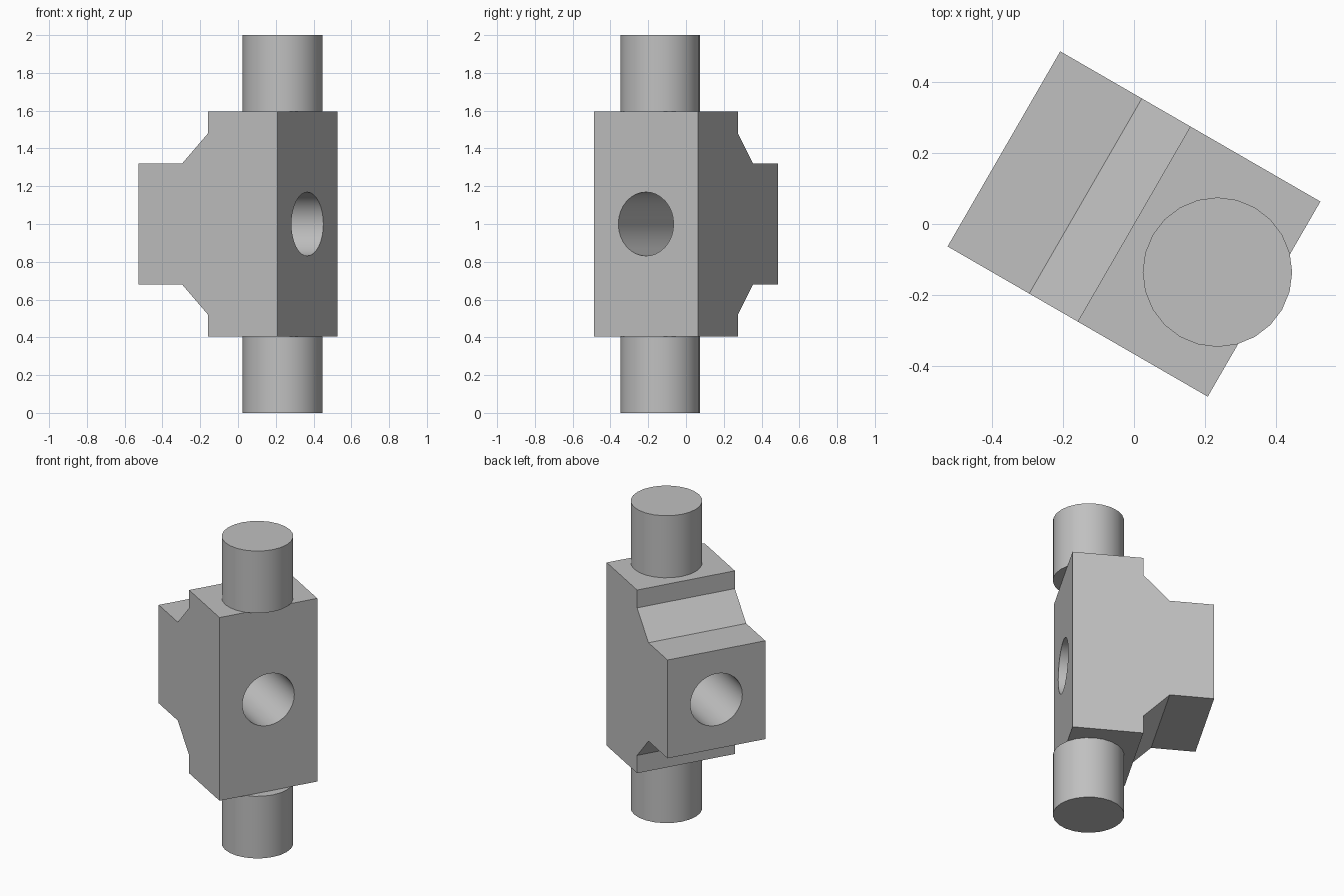
import bpy, bmesh
from math import radians, pi
from mathutils import Matrix

cube = bpy.data.objects.get("Cube")
if cube:
    bpy.data.objects.remove(cube, do_unlink=True)

# One plain grey finish
grey = bpy.data.materials.new("plain_grey")
grey.use_nodes = True
COLOUR = (0.53, 0.53, 0.53, 1)
grey.diffuse_color = COLOUR
grey.node_tree.nodes["Principled BSDF"].inputs["Base Color"].default_value = COLOUR

TURN = Matrix.Rotation(radians(-30), 4, "Z")
LENGTH, WIDTH, MID = 0.848, 0.636, 1.0


def add_object(name, bm):
    bmesh.ops.recalc_face_normals(bm, faces=bm.faces)
    mesh = bpy.data.meshes.new(name)
    bm.to_mesh(mesh)
    bm.free()
    mesh.materials.append(grey)
    obj = bpy.data.objects.new(name, mesh)
    bpy.context.collection.objects.link(obj)
    return obj


def cylinder(name, radius, depth, matrix, sides):
    bm = bmesh.new()
    bmesh.ops.create_cone(bm, cap_ends=True, segments=sides, radius1=radius,
                          radius2=radius, depth=depth, matrix=matrix)
    return add_object(name, bm)


def finish(obj):
    bpy.ops.object.select_all(action="DESELECT")
    obj.select_set(True)
    bpy.context.view_layer.objects.active = obj
    for mod in list(obj.modifiers):
        bpy.ops.object.modifier_apply(modifier=mod.name)
    bpy.ops.object.shade_smooth_by_angle(angle=radians(30))


# Stepped block: upper half of the side profile, mirrored to the lower half
half = [(LENGTH / 2, 0.596), (0, 0.596), (0, 0.48), (-0.158, 0.32), (-LENGTH / 2, 0.32)]
profile = half + [(u, -h) for u, h in reversed(half)]
bm = bmesh.new()
side = bm.faces.new([bm.verts.new((u, -WIDTH / 2, MID + h)) for u, h in profile])
extruded = bmesh.ops.extrude_face_region(bm, geom=[side])["geom"]
bmesh.ops.translate(bm, vec=(0, WIDTH, 0),
                    verts=[v for v in extruded if isinstance(v, bmesh.types.BMVert)])
bm.transform(TURN)
block = add_object("stepped_block", bm)

# Round bore along the length of the block
bore = cylinder("bore_cutter", 0.169, 2,
                TURN @ Matrix.Translation((0, 0, MID)) @ Matrix.Rotation(pi / 2, 4, "Y"), 32)
bore.hide_render = True
cut = block.modifiers.new("bore", "BOOLEAN")
cut.operation = "DIFFERENCE"
cut.solver = "EXACT"
cut.object = bore
finish(block)
bpy.data.objects.remove(bore, do_unlink=True)

# Stub shafts above and below, slightly overhanging the tall face
for name, sign in (("upper_shaft", 1), ("lower_shaft", -1)):
    place = TURN @ Matrix.Translation((0.272, 0, MID + sign * 0.798))
    finish(cylinder(name, 0.211, 0.404, place, 24))
